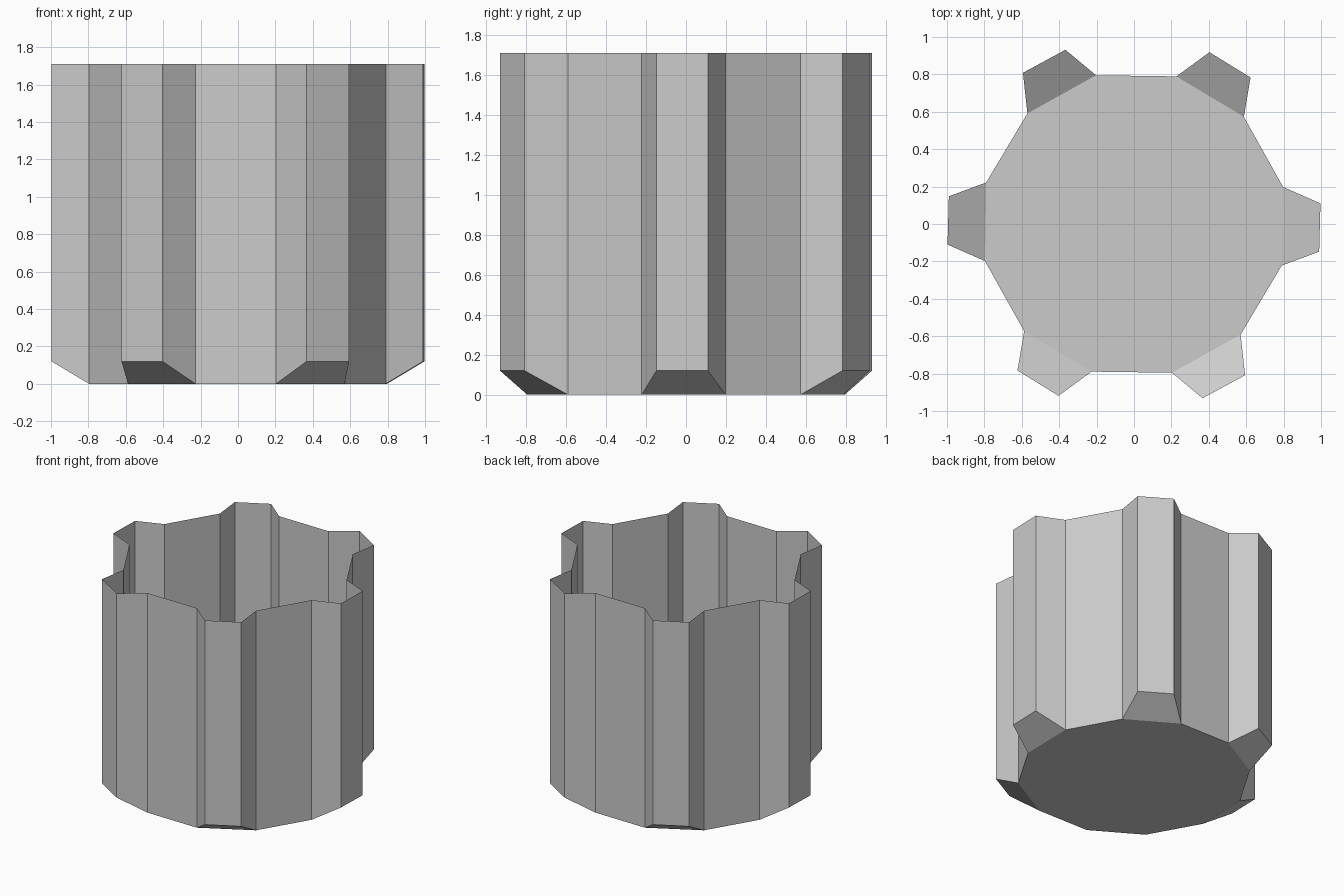
import bpy, bmesh, math
from mathutils import Matrix, Vector

cube = bpy.data.objects.get("Cube")
if cube:
    bpy.data.objects.remove(cube, do_unlink=True)

HEIGHT, CHAMFER, TEETH = 1.71, 0.12, 6

# One tooth on the +x side: (x, y, bottom height)
TOOTH = [(0.79, -0.222, 0), (0.99, -0.148, CHAMFER),
         (0.997, 0.11, CHAMFER), (0.797, 0.198, 0)]

grey = bpy.data.materials.new("grey")
grey.use_nodes = True
colour = (0.6, 0.6, 0.6, 1)
grey.diffuse_color = colour
grey.node_tree.nodes["Principled BSDF"].inputs["Base Color"].default_value = colour

bm = bmesh.new()

# Tooth outline repeated around the axis, as a bottom and a top loop
low, high = [], []
for i in range(TEETH):
    turn = Matrix.Rotation(math.tau * i / TEETH, 3, "Z")
    for x, y, z in TOOTH:
        p = turn @ Vector((x, y, z))
        low.append(bm.verts.new(p))
        high.append(bm.verts.new((p.x, p.y, HEIGHT)))

# Thin open wall
count = len(low)
for i in range(count):
    j = (i + 1) % count
    bm.faces.new((low[i], low[j], high[j], high[i]))

# Sloped underside of each tooth
for i in range(0, count, 4):
    bm.faces.new(reversed(low[i:i + 4]))

# Flat floor joining the tooth roots
roots = [v for i, v in enumerate(low) if i % 4 in (0, 3)]
bm.faces.new(reversed(roots))

mesh = bpy.data.meshes.new("fluted_cup")
bm.to_mesh(mesh)
bm.free()
mesh.materials.append(grey)
cup = bpy.data.objects.new("fluted_cup", mesh)
bpy.context.scene.collection.objects.link(cup)
